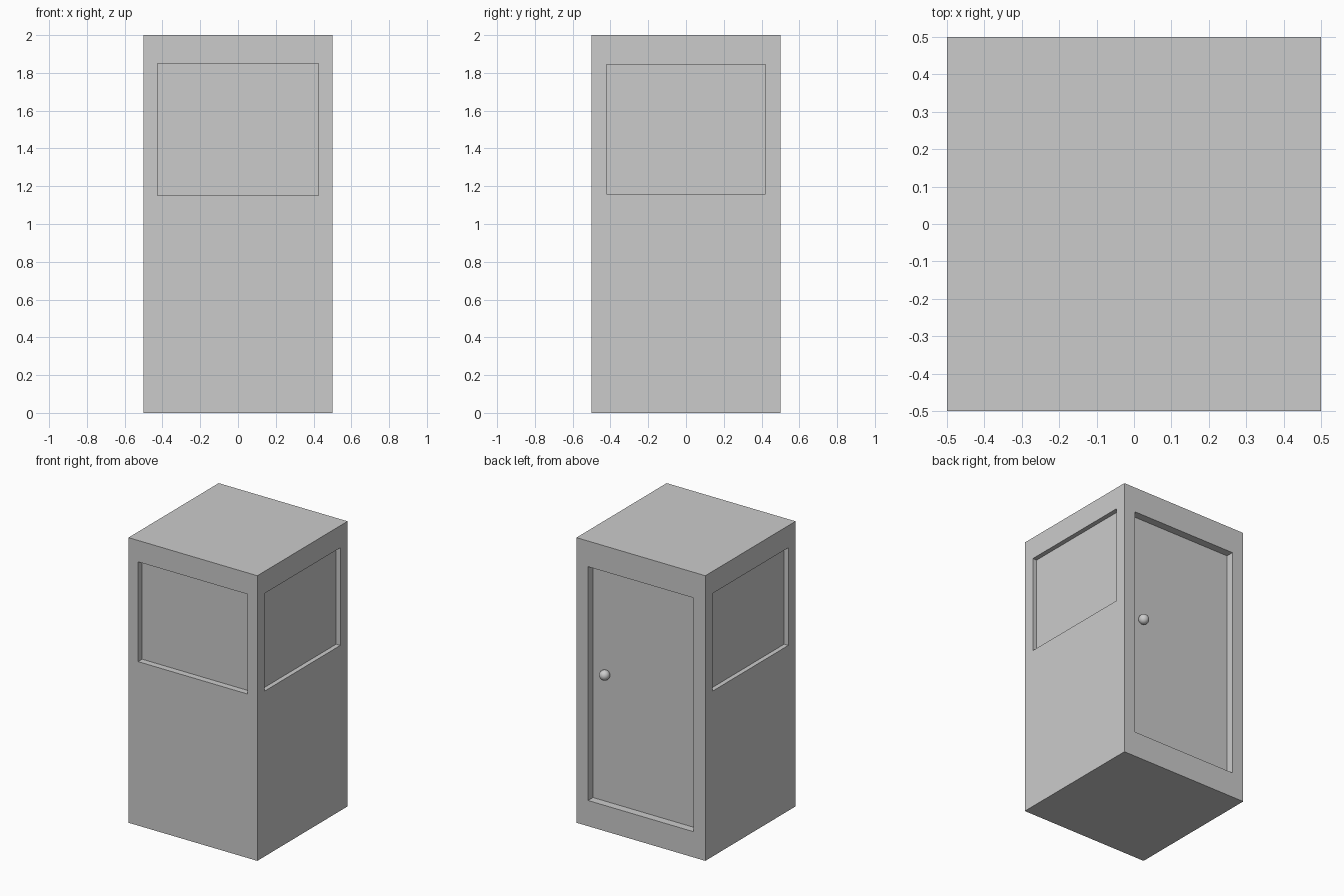
import bpy
import bmesh
from mathutils import Vector

if "Cube" in bpy.data.objects:
    bpy.data.objects.remove(bpy.data.objects["Cube"])


def recess(bm, normal, half_width, z_low, z_high, depth):
    """Sink a rectangular panel into the box side facing 'normal'."""
    normal = Vector(normal)
    face = max(bm.faces, key=lambda f: f.normal.dot(normal) * f.calc_area())
    axis = 0 if abs(normal.y) > 0.5 else 1
    bmesh.ops.inset_individual(bm, faces=[face], thickness=0.05)
    for v in face.verts:
        v.co[axis] = half_width if v.co[axis] > 0 else -half_width
        v.co.z = z_high if v.co.z > 1 else z_low
    sunk = bmesh.ops.extrude_discrete_faces(bm, faces=[face])["faces"][0]
    bmesh.ops.translate(bm, verts=sunk.verts, vec=-normal * depth)
    bm.normal_update()


def add_object(name, bm):
    mesh = bpy.data.meshes.new(name)
    bm.to_mesh(mesh)
    bm.free()
    obj = bpy.data.objects.new(name, mesh)
    bpy.context.collection.objects.link(obj)
    return obj


# Booth body
bm = bmesh.new()
bmesh.ops.create_cube(bm, size=1)
for v in bm.verts:
    v.co.z = 2 if v.co.z > 0 else 0
bm.normal_update()

# Front window, side windows and back door
recess(bm, (0, -1, 0), 0.425, 1.15, 1.85, 0.045)
for side in (-1, 1):
    recess(bm, (side, 0, 0), 0.42, 1.16, 1.845, 0.032)
recess(bm, (0, 1, 0), 0.41, 0.18, 1.82, 0.055)
add_object("booth_body", bm)

# Door knob
bm = bmesh.new()
bmesh.ops.create_uvsphere(bm, u_segments=32, v_segments=16, radius=0.035)
for f in bm.faces:
    f.smooth = True
knob = add_object("door_knob", bm)
knob.location = (0.307, 0.464, 1.073)
